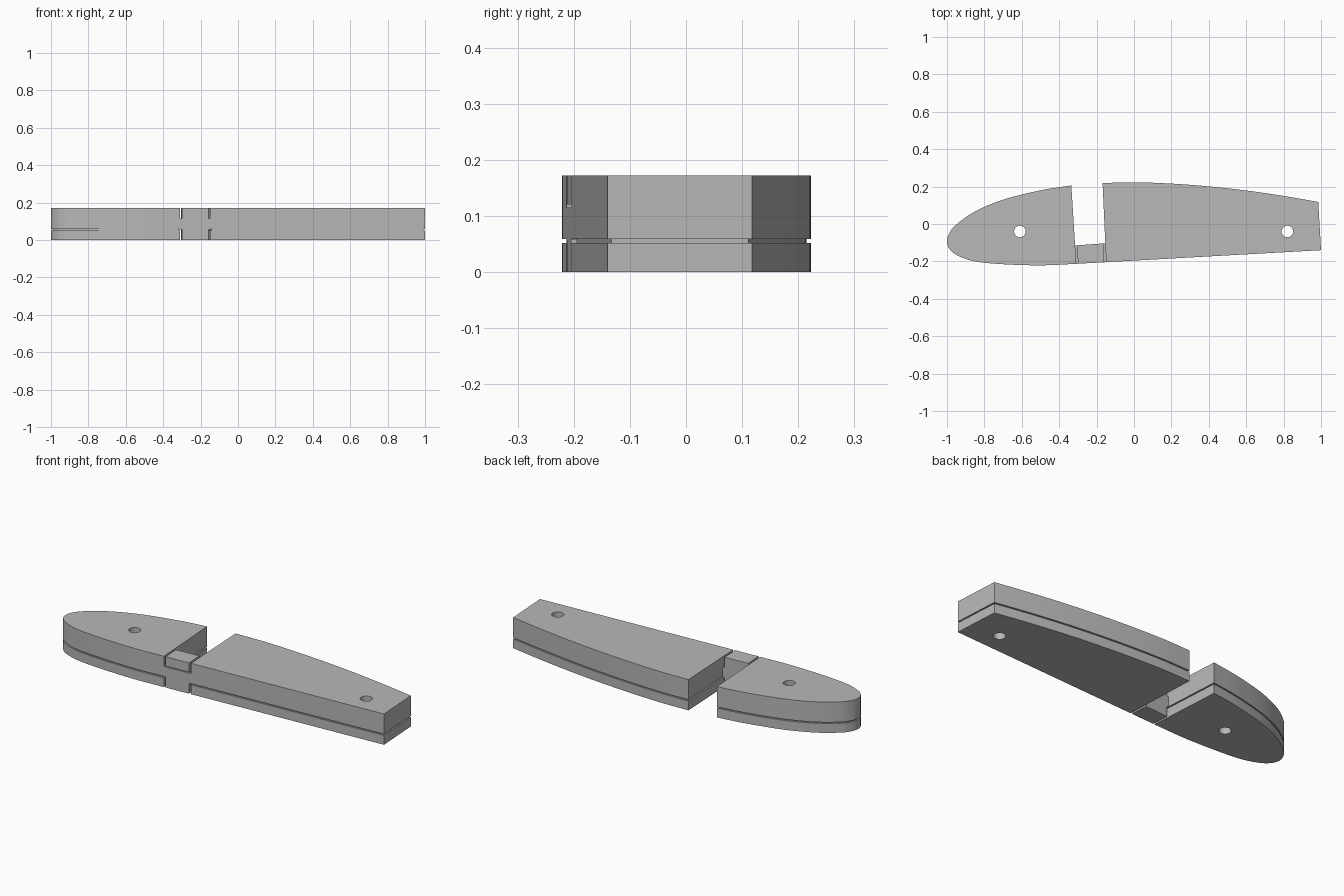
import bpy, bmesh, math
from mathutils import Vector

cube = bpy.data.objects.get("Cube")
if cube:
    bpy.data.objects.remove(cube, do_unlink=True)

grey = bpy.data.materials.new("plain grey")
grey.use_nodes = True
COLOUR = (0.48, 0.48, 0.48, 1)
grey.diffuse_color = COLOUR
grey.node_tree.nodes["Principled BSDF"].inputs["Base Color"].default_value = COLOUR

HEIGHT, GROOVE_LOW, GROOVE_HIGH, INSET = 0.172, 0.052, 0.059, 0.008


def spline(points, steps=8):
    """Smooth curve through the given points."""
    p = [Vector(q) for q in points]
    p = [2 * p[0] - p[1]] + p + [2 * p[-1] - p[-2]]
    out = []
    for a, b, c, d in zip(p, p[1:], p[2:], p[3:]):
        for i in range(steps):
            t = i / steps
            out.append(0.5 * (2 * b + (c - a) * t + (2 * a - 5 * b + 4 * c - d) * t * t
                              + (3 * b - a - 3 * c + d) * t ** 3))
    return out + [p[-2]]


def shrink(loop, dist):
    """Offset a counter-clockwise loop inwards with mitred corners."""
    out = []
    for i, p in enumerate(loop):
        d1 = (p - loop[i - 1]).normalized()
        d2 = (loop[(i + 1) % len(loop)] - p).normalized()
        n1, n2 = Vector((-d1.y, d1.x)), Vector((-d2.y, d2.x))
        out.append(p + (n1 + n2) * dist / (1 + n1.dot(n2)))
    return out


def loft(name, rings):
    """Closed solid through a stack of (loop, height) rings."""
    bm = bmesh.new()
    stack = [[bm.verts.new((p[0], p[1], z)) for p in loop] for loop, z in rings]
    for low, high in zip(stack, stack[1:]):
        for i in range(len(low)):
            j = (i + 1) % len(low)
            bm.faces.new((low[i], low[j], high[j], high[i]))
    bm.faces.new(stack[0][::-1])
    bm.faces.new(stack[-1])
    bmesh.ops.recalc_face_normals(bm, faces=bm.faces)
    mesh = bpy.data.meshes.new(name)
    bm.to_mesh(mesh)
    bm.free()
    mesh.materials.append(grey)
    obj = bpy.data.objects.new(name, mesh)
    bpy.context.collection.objects.link(obj)
    return obj


def activate(obj):
    bpy.ops.object.select_all(action='DESELECT')
    obj.select_set(True)
    bpy.context.view_layer.objects.active = obj


def body(name, loop, hole):
    """Grooved slab with one round through-hole."""
    core = shrink(loop, INSET)
    obj = loft(name, [(loop, 0), (loop, GROOVE_LOW), (core, GROOVE_LOW),
                      (core, GROOVE_HIGH), (loop, GROOVE_HIGH), (loop, HEIGHT)])
    circle = [(hole[0] + 0.031 * math.cos(a), hole[1] + 0.031 * math.sin(a))
              for a in (math.tau * i / 32 for i in range(32))]
    cutter = loft("hole_cutter", [(circle, -0.1), (circle, HEIGHT + 0.1)])
    cutter.hide_render = True
    activate(obj)
    mod = obj.modifiers.new("hole", 'BOOLEAN')
    mod.operation, mod.solver, mod.object = 'DIFFERENCE', 'EXACT', cutter
    bpy.ops.object.modifier_apply(modifier=mod.name)
    bpy.data.objects.remove(cutter, do_unlink=True)
    bpy.ops.object.shade_smooth_by_angle(angle=math.radians(30))


# Rounded nose section
nose = spline([(-.335, .206), (-.5, .18), (-.7, .13), (-.85, .067), (-.95, -.003),
               (-.988, -.05), (-1, -.095), (-.985, -.135), (-.94, -.17), (-.85, -.2),
               (-.7, -.215), (-.5, -.221), (-.309, -.213)])
body("nose_section", nose, (-.61, -.04))

# Long tapered tail section
tail = spline([(.985, .118), (.8, .15), (.6, .179), (.4, .201), (.2, .216),
               (0, .223), (-.168, .219)])
tail += [Vector((-.149, -.204)), Vector((1, -.14))]
body("tail_section", tail, (.82, -.04))

# Bridge joining the sections, slotted above and below at each end
front_a, front_b = Vector((-.311, -.213)), Vector((-.147, -.204))
back_a, back_b = Vector((-.317, -.115)), Vector((-.152, -.103))


def bridge_loop(end_gap, front_inset=0):
    t = end_gap / (front_b - front_a).length
    shift = Vector((0, front_inset))
    return [front_a.lerp(front_b, t) + shift, front_a.lerp(front_b, 1 - t) + shift,
            back_a.lerp(back_b, 1 - t), back_a.lerp(back_b, t)]


full, slotted = bridge_loop(0), bridge_loop(0.012)
recessed = bridge_loop(0.012, INSET)
loft("bridge", [(slotted, 0), (slotted, 0.057), (full, 0.057), (full, 0.115),
                (recessed, 0.115), (recessed, 0.12), (slotted, 0.12), (slotted, HEIGHT)])
